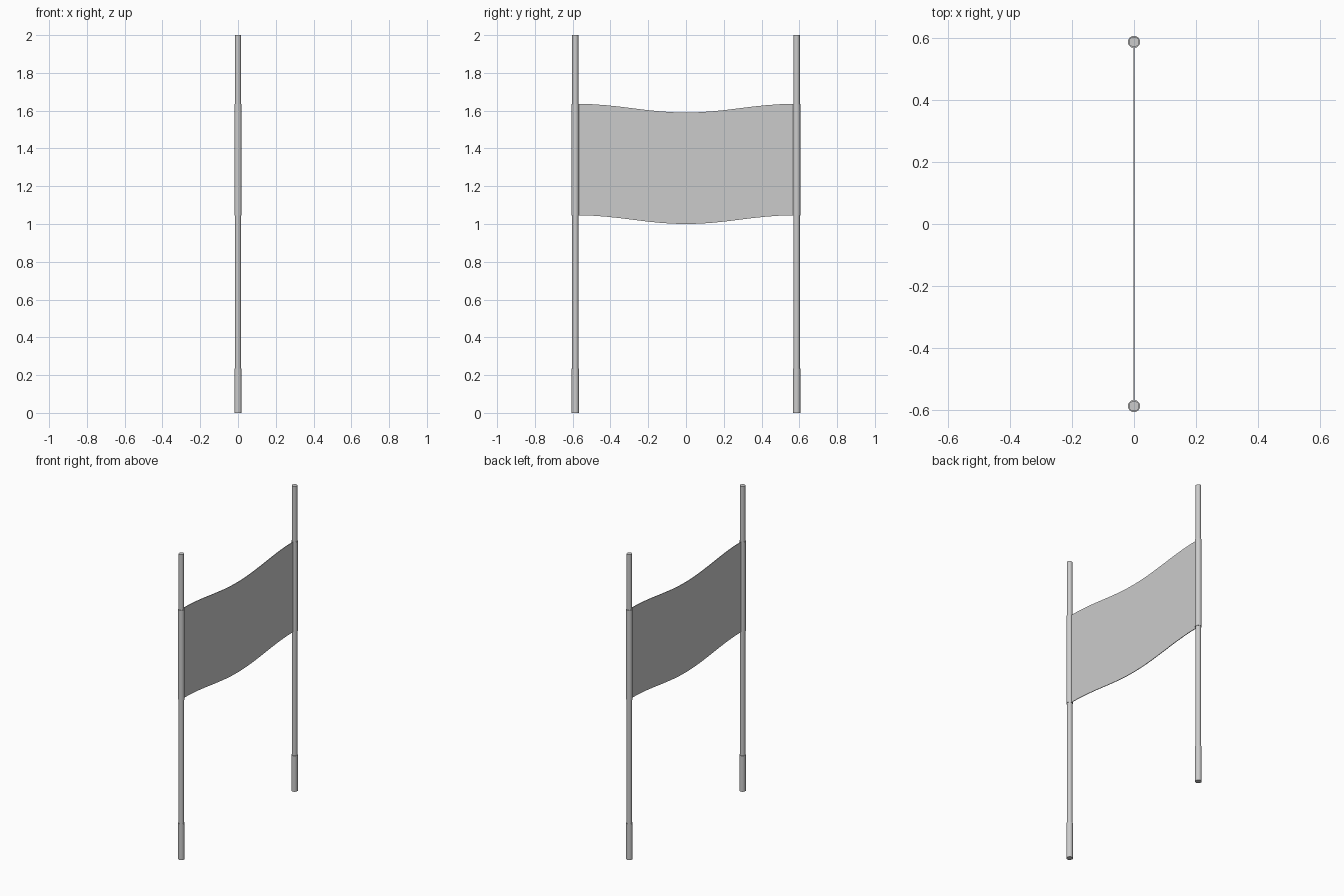
import bpy, bmesh, math

if "Cube" in bpy.data.objects:
    bpy.data.objects.remove(bpy.data.objects["Cube"])

POLE_Y = 0.586
SEGS = 20


def finish(name, bm):
    bmesh.ops.recalc_face_normals(bm, faces=bm.faces)
    me = bpy.data.meshes.new(name)
    bm.to_mesh(me)
    bm.free()
    ob = bpy.data.objects.new(name, me)
    bpy.context.collection.objects.link(ob)
    bpy.ops.object.select_all(action='DESELECT')
    ob.select_set(True)
    bpy.context.view_layer.objects.active = ob
    bpy.ops.object.shade_smooth_by_angle(angle=math.radians(35))
    return ob


def rod(name, y, r, z0, z1):
    bm = bmesh.new()
    bmesh.ops.create_cone(bm, cap_ends=True, segments=SEGS, radius1=r, radius2=r, depth=z1 - z0)
    bmesh.ops.translate(bm, verts=bm.verts, vec=(0, y, (z0 + z1) / 2))
    return finish(name, bm)


# Poles, foot grips and the cloth sleeves wrapped around each pole
for side, s in (("left", -1), ("right", 1)):
    y = s * POLE_Y
    rod(f"pole_{side}", y, 0.0165, 0.0, 2.0)
    rod(f"foot_grip_{side}", y, 0.0195, 0.0, 0.235)
    rod(f"banner_sleeve_{side}", y, 0.0195, 1.046, 1.636)

# Sagging banner: a bottom edge curve extruded upward, then thickened
half, n, height, thick = 0.57, 16, 0.59, 0.004
bm = bmesh.new()
corners = []
for i in range(n + 1):
    y = -half + 2 * half * i / n
    z = 1.023 - 0.023 * math.cos(math.pi * y / half)
    corners.append([bm.verts.new((x, y, z + h)) for x, h in
                    ((-thick / 2, 0), (thick / 2, 0), (thick / 2, height), (-thick / 2, height))])
for a, b in zip(corners, corners[1:]):
    for k in range(4):
        bm.faces.new((a[k], a[(k + 1) % 4], b[(k + 1) % 4], b[k]))
bm.faces.new(corners[0])
bm.faces.new(corners[-1])
finish("banner_cloth", bm)
